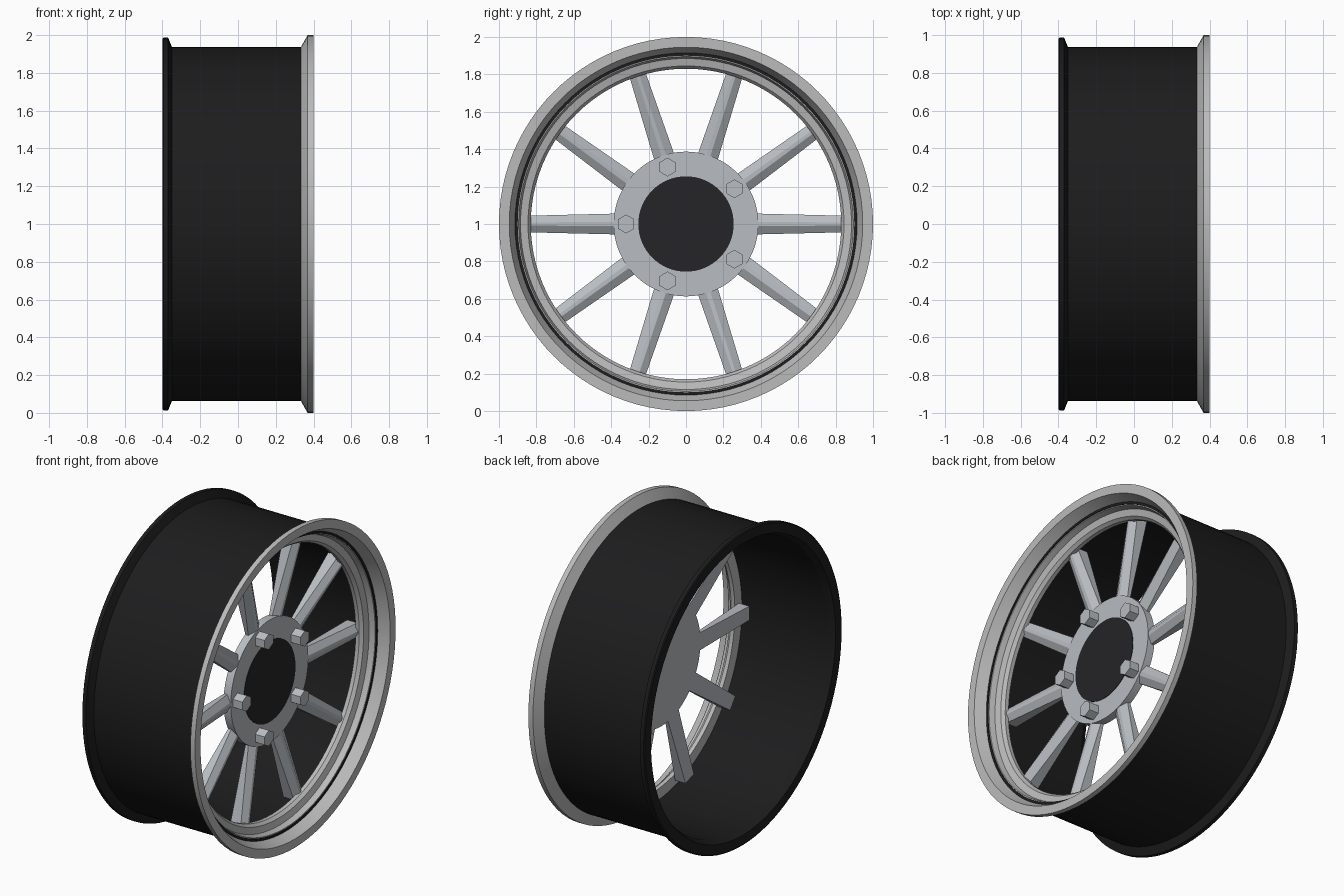
import bpy, bmesh
from math import pi, sin, cos
from mathutils import Matrix, Vector

if "Cube" in bpy.data.objects:
    bpy.data.objects.remove(bpy.data.objects["Cube"])


def material(name, rgb):
    m = bpy.data.materials.new(name)
    m.diffuse_color = (*rgb, 1)
    m.use_nodes = True
    m.node_tree.nodes["Principled BSDF"].inputs["Base Color"].default_value = m.diffuse_color
    return m


BLACK = material("black", (0.012, 0.012, 0.013))
CAP = material("cap_black", (0.018, 0.018, 0.02))
LIP = material("lip_grey", (0.5, 0.5, 0.5))
METAL = material("spoke_grey", (0.48, 0.51, 0.54))


def finish(name, bm, mat, smooth=True):
    bmesh.ops.recalc_face_normals(bm, faces=bm.faces)
    me = bpy.data.meshes.new(name)
    bm.to_mesh(me)
    bm.free()
    me.materials.append(mat)
    ob = bpy.data.objects.new(name, me)
    bpy.context.collection.objects.link(ob)
    ob.location.z = 1
    if smooth:
        bpy.ops.object.select_all(action='DESELECT')
        ob.select_set(True)
        bpy.context.view_layer.objects.active = ob
        bpy.ops.object.shade_smooth_by_angle(angle=pi / 7)
    return ob


# Revolve a closed (x, radius) profile around the wheel axis
def lathe(name, profile, mat, seg=96):
    bm = bmesh.new()
    rings = []
    for i in range(seg):
        a = 2 * pi * i / seg
        rings.append([bm.verts.new((x, r * cos(a), r * sin(a))) for x, r in profile])
    n = len(profile)
    for i in range(seg):
        p, q = rings[i], rings[(i + 1) % seg]
        for j in range(n):
            k = (j + 1) % n
            bm.faces.new((p[j], p[k], q[k], q[j]))
    return finish(name, bm, mat)


# Solid disc or prism along x, centred at (y, z) relative to the axle
def disc(name, x0, x1, r, mat, seg=64, y=0, z=0):
    bm = bmesh.new()
    bmesh.ops.create_cone(bm, cap_ends=True, segments=seg, radius1=r, radius2=r, depth=x1 - x0)
    bm.transform(Matrix.Translation(((x0 + x1) / 2, y, z)) @ Matrix.Rotation(pi / 2, 4, 'Y')
                 @ Matrix.Rotation(pi / 2, 4, 'Z'))
    return finish(name, bm, mat, seg > 12)


# Dark barrel with back flange
lathe("barrel", [(-0.40, 0.98), (-0.395, 0.987), (-0.37, 0.987), (-0.35, 0.937),
                 (0.335, 0.937), (0.335, 0.90), (-0.36, 0.90), (-0.40, 0.92)], BLACK)

# Stepped front lip
lathe("front_lip", [(0.333, 0.937), (0.368, 1.0), (0.40, 1.0), (0.40, 0.945),
                    (0.335, 0.915), (0.33, 0.895), (0.295, 0.885), (0.285, 0.845),
                    (0.265, 0.83), (0.24, 0.83), (0.24, 0.91), (0.333, 0.91)], LIP)

# Hub and centre cap
disc("hub", 0.17, 0.22, 0.387, METAL)
disc("centre_cap", 0.19, 0.223, 0.255, CAP)

# Ten tapered spokes with a ridged front
for s in range(10):
    bm = bmesh.new()
    ends = []
    for r, w, front, back, ridge in ((0.36, 0.056, 0.215, 0.172, 0.012),
                                     (0.86, 0.044, 0.258, 0.16, 0.008)):
        side = front - 0.025
        pts = [(back, -w), (side, -w), (front, -ridge), (front, ridge), (side, w), (back, w)]
        ends.append([bm.verts.new((x, r, t)) for x, t in pts])
    a, b = ends
    bm.faces.new(a)
    bm.faces.new(b)
    for j in range(6):
        k = (j + 1) % 6
        bm.faces.new((a[j], a[k], b[k], b[j]))
    bm.transform(Matrix.Rotation(s * pi / 5, 4, 'X'))
    finish(f"spoke_{s + 1}", bm, METAL, False)

# Five hexagonal wheel bolts
for i in range(5):
    a = pi + i * 2 * pi / 5
    disc(f"bolt_{i + 1}", 0.20, 0.285, 0.05, METAL, 6, 0.32 * cos(a), 0.32 * sin(a))
